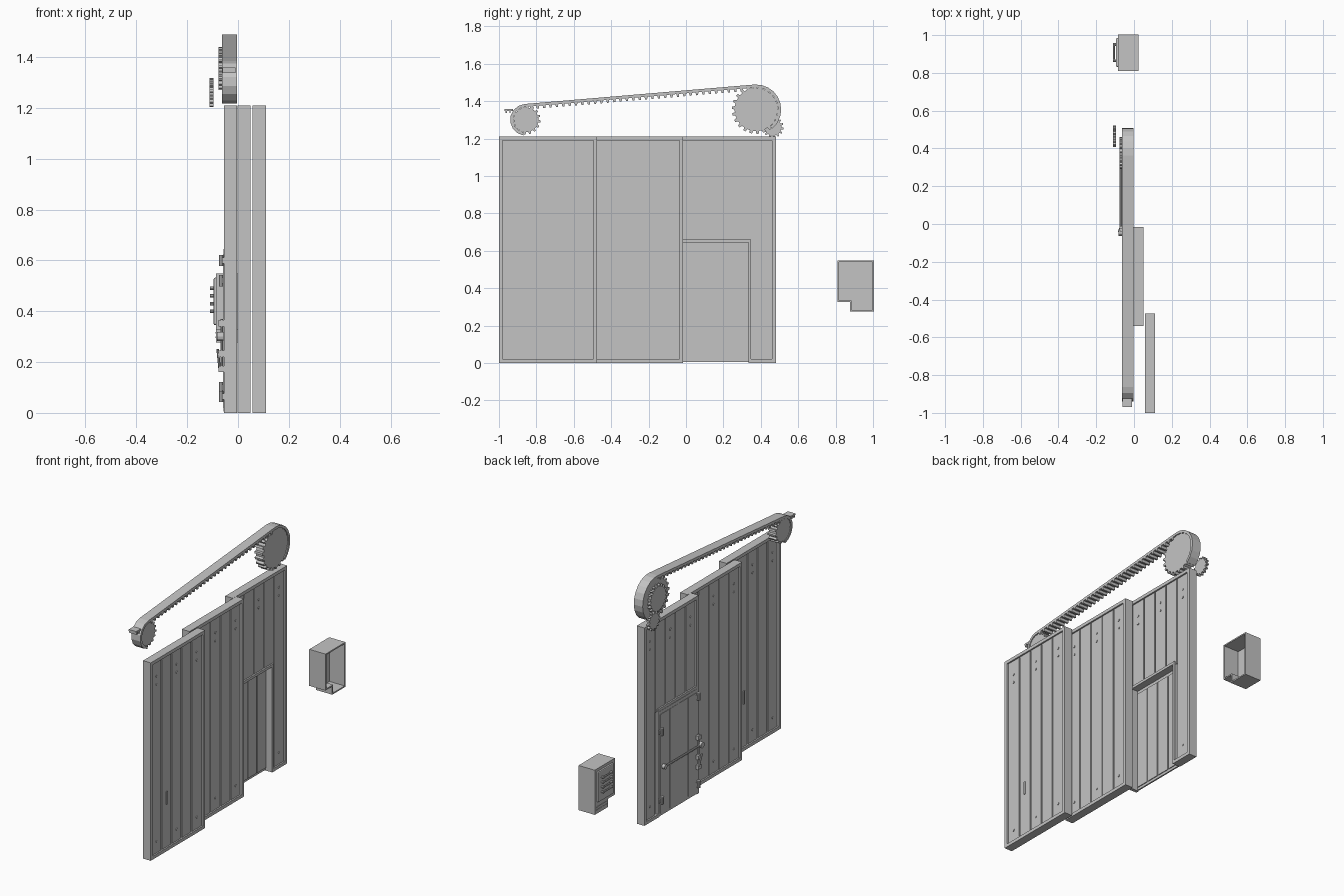
import bpy, bmesh, math
from math import cos, sin, pi, radians
from mathutils import Vector

old = bpy.data.objects.get("Cube")
if old:
    bpy.data.objects.remove(old)

grey = bpy.data.materials.new("plain grey")
grey.use_nodes = True
grey.diffuse_color = (0.55, 0.55, 0.55, 1)
grey.node_tree.nodes["Principled BSDF"].inputs["Base Color"].default_value = (0.55, 0.55, 0.55, 1)


def finish(name, bm, bevel=0):
    bmesh.ops.recalc_face_normals(bm, faces=bm.faces)
    mesh = bpy.data.meshes.new(name)
    bm.to_mesh(mesh)
    bm.free()
    mesh.materials.append(grey)
    ob = bpy.data.objects.new(name, mesh)
    bpy.context.scene.collection.objects.link(ob)
    if bevel:
        mod = ob.modifiers.new("bevel", "BEVEL")
        mod.width = bevel
        mod.segments = 2
    return ob


def prism(bm, pts, x0, x1, cap=True):
    """Extrude a (y, z) outline along x."""
    a = [bm.verts.new((x0, y, z)) for y, z in pts]
    b = [bm.verts.new((x1, y, z)) for y, z in pts]
    n = len(pts)
    for i in range(n):
        j = (i + 1) % n
        bm.faces.new((a[i], a[j], b[j], b[i]))
    bm.faces.new(a)
    if cap:
        bm.faces.new(b)


def box(bm, x0, x1, y0, y1, z0, z1):
    prism(bm, [(y0, z0), (y1, z0), (y1, z1), (y0, z1)], x0, x1)


def arc(c, r, a0, a1, n):
    return [(c[0] + r * cos(radians(a0 + (a1 - a0) * i / n)),
             c[1] + r * sin(radians(a0 + (a1 - a0) * i / n))) for i in range(n + 1)]


def gear(name, c, r, depth, teeth, x0, x1):
    pts = []
    for i in range(teeth):
        for f, rad in ((0, r - depth), (0.45, r - depth), (0.55, r), (0.9, r)):
            t = 2 * pi * (i + f) / teeth
            pts.append((c[0] + rad * cos(t), c[1] + rad * sin(t)))
    bm = bmesh.new()
    prism(bm, pts, x0, x1)
    return finish(name, bm)


def rod(bm, p, q, r, n=10):
    p, q = Vector(p), Vector(q)
    rot = (q - p).to_track_quat("Z", "Y").to_matrix().to_4x4()
    rot.translation = (p + q) / 2
    bmesh.ops.create_cone(bm, cap_ends=True, segments=n, radius1=r, radius2=r,
                          depth=(q - p).length, matrix=rot)


# Sliding wall panels: frame, recessed core, planks and bolts
H, W, EDGE = 1.21, 0.525, 0.02
DOOR0, DOOR1, DOOR_TOP = -0.025, 0.335, 0.645


def wall_panel(name, xc, y0, opening=False):
    y1 = y0 + W
    bm = bmesh.new()
    f = 0.026
    box(bm, xc - f, xc + f, y0, y0 + EDGE, 0, H)
    box(bm, xc - f, xc + f, y1 - EDGE, y1, 0, H)
    box(bm, xc - f, xc + f, y0 + EDGE, y1 - EDGE, H - EDGE, H)
    start = DOOR1 if opening else y0 + EDGE
    box(bm, xc - f, xc + f, start, y1 - EDGE, 0, EDGE)
    if opening:
        box(bm, xc - f, xc + f, DOOR0, DOOR1 + 0.012, DOOR_TOP, DOOR_TOP + 0.016)
        box(bm, xc - f, xc + f, DOOR1, DOOR1 + 0.012, 0, DOOR_TOP)
        box(bm, xc - 0.01, xc + 0.01, DOOR0, DOOR1, DOOR_TOP, H - EDGE)
    box(bm, xc - 0.01, xc + 0.01, start, y1 - EDGE, EDGE, H - EDGE)
    finish(name + "_frame", bm)

    bm = bmesh.new()
    step = (W - 2 * EDGE) / 5
    for i in range(5):
        a = y0 + EDGE + i * step + 0.004
        b = a + step - 0.008
        low = DOOR_TOP if opening and a < DOOR1 - 0.05 else EDGE
        box(bm, xc - 0.017, xc + 0.017, a, b, low, H - EDGE)
    finish(name + "_planks", bm)

    bm = bmesh.new()
    for dy in (-0.195, 0, 0.195):
        y = y0 + W / 2 + dy
        for z in (0.09, 1.05, 1.1):
            if not (opening and z < 0.5 and y < DOOR1):
                rod(bm, (xc - 0.021, y, z), (xc + 0.021, y, z), 0.007, 8)
    finish(name + "_bolts", bm)


wall_panel("outer_panel", 0.084, -1.0)
wall_panel("middle_panel", 0.024, -0.54)
wall_panel("door_panel", -0.029, -0.045, True)

# Small flush pulls on the sliding panels
bm = bmesh.new()
box(bm, 0.1, 0.106, -0.84, -0.828, 0.28, 0.36)
box(bm, 0.062, 0.068, -0.66, -0.648, 0.28, 0.36)
finish("panel_pulls", bm)

# Small hinged door, set near the back of its opening
bm = bmesh.new()
box(bm, -0.057, -0.048, DOOR0, DOOR1, 0.005, DOOR_TOP)
for i in range(4):
    a = DOOR0 + 0.09 * i
    box(bm, -0.049, -0.043, a + 0.004, a + 0.086, 0.02, DOOR_TOP - 0.02)
    box(bm, -0.059, -0.056, a + 0.004, a + 0.086, 0.02, DOOR_TOP - 0.02)
finish("small_door", bm)

# Door locking bar, hinges and latches
bm = bmesh.new()
rod(bm, (-0.07, -0.055, 0.3), (-0.07, 0.31, 0.3), 0.006)
rod(bm, (-0.064, -0.03, 0.16), (-0.064, -0.03, 0.37), 0.005)
rod(bm, (-0.082, -0.045, 0.3), (-0.058, -0.045, 0.3), 0.018, 12)
rod(bm, (-0.078, 0.305, 0.3), (-0.058, 0.305, 0.3), 0.014, 12)
for z in (0.16, 0.22, 0.34):
    box(bm, -0.076, -0.055, -0.04, -0.01, z, z + 0.025)
rod(bm, (-0.072, -0.02, 0.17), (-0.08, -0.04, 0.25), 0.005)
finish("door_lock", bm)

bm = bmesh.new()
for y, z in ((-0.03, 0.6), (-0.03, 0.065), (0.325, 0.52), (0.325, 0.1)):
    rod(bm, (-0.066, y, z - 0.022), (-0.066, y, z + 0.022), 0.01)
    box(bm, -0.062, -0.054, y - 0.02, y + 0.02, z - 0.012, z + 0.012)
finish("door_hinges", bm)

# Drive belt over two toothed wheels
BIG, SMALL = (0.375, 1.355), (-0.855, 1.3)
BX0, BX1, THICK = -0.063, -0.003, 0.016
R, r = 0.134, 0.085
outer = arc(BIG, R, -50, 95, 9) + arc(SMALL, r, 95, 260, 7)
inner = arc(BIG, R - THICK, -50, 95, 9) + arc(SMALL, r - THICK, 95, 260, 7)
bm = bmesh.new()
for i in range(len(outer) - 1):
    prism(bm, [outer[i], outer[i + 1], inner[i + 1], inner[i]], BX0, BX1)
a, b = Vector(inner[9]), Vector(inner[10])
along = (b - a).normalized()
down = Vector((-along.y, along.x))
count = 36
for i in range(1, count):
    p = a.lerp(b, i / count)
    prism(bm, [p - along * 0.008, p + along * 0.008,
               p + along * 0.005 + down * 0.015, p - along * 0.005 + down * 0.015], BX0, BX1)
bmesh.ops.remove_doubles(bm, verts=bm.verts, dist=0.00001)
finish("drive_belt", bm)

gear("large_wheel", BIG, 0.13, 0.015, 22, -0.06, -0.008)
gear("small_wheel", SMALL, 0.078, 0.012, 16, -0.06, -0.008)
gear("ring_gear", (0.375, 1.355), 0.085, 0.013, 20, -0.076, -0.06)
gear("pinion", (0.465, 1.26), 0.057, 0.012, 14, -0.112, -0.096)

# Loose belt end beside the small wheel
bm = bmesh.new()
box(bm, -0.06, -0.01, -0.97, -0.925, 1.348, 1.358)
for y in (-0.965, -0.945):
    box(bm, -0.06, -0.01, y, y + 0.008, 1.336, 1.35)
finish("belt_end", bm)

# Control box: stepped shell, open towards +x
outline = [(0.815, 0.33), (0.88, 0.33), (0.88, 0.28), (1.0, 0.28), (1.0, 0.545), (0.815, 0.545)]
bm = bmesh.new()
prism(bm, outline, -0.082, 0.024, cap=False)
shell = finish("control_box", bm)
mod = shell.modifiers.new("wall", "SOLIDIFY")
mod.thickness = 0.008
mod.offset = 0
mod.use_even_offset = True

bm = bmesh.new()
box(bm, -0.096, -0.08, 0.832, 0.983, 0.345, 0.532)
finish("control_cover", bm, 0.006)

bm = bmesh.new()
for z in (0.4, 0.43, 0.46, 0.49):
    rod(bm, (-0.106, 0.86, z), (-0.106, 0.955, z), 0.005, 8)
    for y in (0.865, 0.95):
        rod(bm, (-0.11, y, z), (-0.094, y, z), 0.007, 8)
finish("control_levers", bm)

bm = bmesh.new()
for z in (0.295, 0.312):
    box(bm, -0.088, -0.08, 0.89, 0.985, z, z + 0.006)
finish("box_vents", bm)
